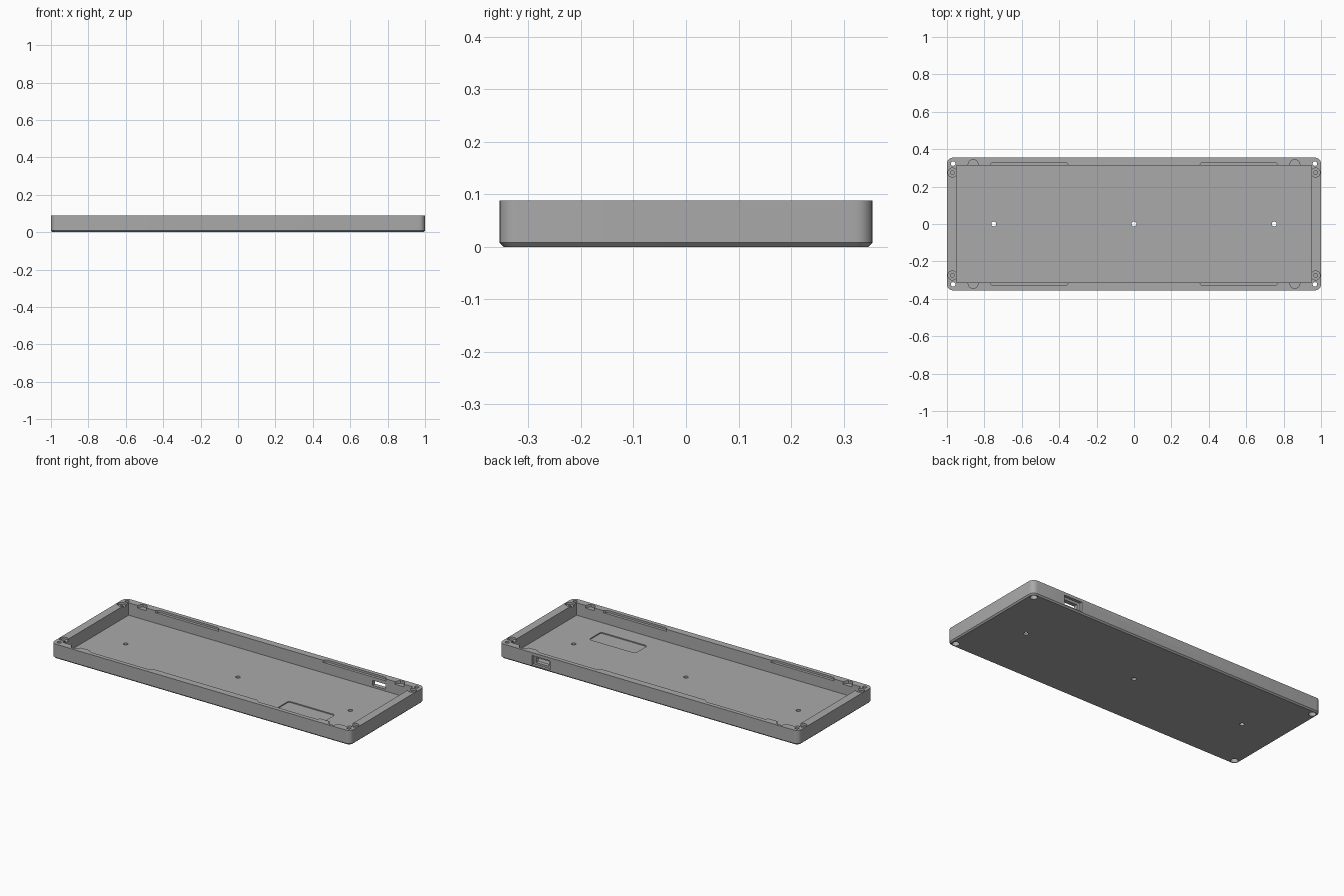
import bpy, bmesh, math

cube = bpy.data.objects.get("Cube")
if cube:
    bpy.data.objects.remove(cube, do_unlink=True)

grey = bpy.data.materials.new("case grey")
grey.use_nodes = True
grey.diffuse_color = (0.4, 0.4, 0.4, 1)
grey.node_tree.nodes["Principled BSDF"].inputs["Base Color"].default_value = (0.4, 0.4, 0.4, 1)

HX, HY, TOP = 1.0, 0.355, 0.088
FLOOR = 0.013
INX, INY = 0.95, 0.313


def rounded_rect(x0, x1, y0, y1, r, steps=6):
    """Corner points of a rounded rectangle, counter-clockwise."""
    pts = []
    corners = [(x1 - r, y1 - r), (x0 + r, y1 - r), (x0 + r, y0 + r), (x1 - r, y0 + r)]
    for i, (cx, cy) in enumerate(corners):
        for k in range(steps + 1):
            a = (i + k / steps) * math.pi / 2
            pts.append((cx + r * math.cos(a), cy + r * math.sin(a)))
    return pts


def circle(x, y, r, n=24):
    return [(x + r * math.cos(math.tau * k / n), y + r * math.sin(math.tau * k / n)) for k in range(n)]


def loft(name, rings):
    """Closed solid through (outline, height) rings of equal point count."""
    bm = bmesh.new()
    loops = [[bm.verts.new((x, y, z)) for x, y in pts] for pts, z in rings]
    bm.faces.new(loops[0])
    bm.faces.new(loops[-1])
    n = len(loops[0])
    for a, b in zip(loops, loops[1:]):
        for i in range(n):
            j = (i + 1) % n
            bm.faces.new((a[i], a[j], b[j], b[i]))
    bmesh.ops.recalc_face_normals(bm, faces=bm.faces)
    mesh = bpy.data.meshes.new(name)
    bm.to_mesh(mesh)
    bm.free()
    mesh.materials.append(grey)
    obj = bpy.data.objects.new(name, mesh)
    bpy.context.scene.collection.objects.link(obj)
    return obj


def cut(pts, z0, z1):
    """Subtract a vertical prism from the case."""
    cutter = loft("cutter", [(pts, z0), (pts, z1)])
    cutter.hide_render = True
    mod = case.modifiers.new("cut", 'BOOLEAN')
    mod.operation, mod.solver, mod.object = 'DIFFERENCE', 'EXACT', cutter
    graph = bpy.context.evaluated_depsgraph_get()
    result = bpy.data.meshes.new_from_object(case.evaluated_get(graph))
    case.modifiers.clear()
    case.data = result
    bpy.data.objects.remove(cutter, do_unlink=True)


def box(x0, x1, y0, y1):
    return [(x0, y0), (x1, y0), (x1, y1), (x0, y1)]


# Outer shell with a chamfered lower edge
c = 0.008
outer = rounded_rect(-HX, HX, -HY, HY, 0.032)
inset = rounded_rect(-HX + c, HX - c, -HY + c, HY - c, 0.032 - c)
case = loft("case_tray", [(inset, 0), (outer, c), (outer, TOP)])

# Main cavity and shallow floor pocket
cut(box(-INX, INX, -INY, INY), FLOOR, 0.2)
cut(rounded_rect(0.405, 0.715, -0.21, -0.095, 0.015), FLOOR - 0.006, 0.05)

for sx in (-1, 1):
    for sy in (-1, 1):
        # Long clip recess and small tab notch in the rim
        slot = [(0.35, 0.29), (0.35, INY), (0.358, 0.325), (0.37, 0.33),
                (0.75, 0.33), (0.762, 0.325), (0.77, INY), (0.77, 0.29)]
        notch = [(0.83, 0.29), (0.83, INY), (0.84, 0.335), (0.848, 0.341),
                 (0.872, 0.341), (0.88, 0.335), (0.89, INY), (0.89, 0.29)]
        for pts, depth in ((slot, 0.012), (notch, 0.016)):
            cut([(sx * x, sy * y) for x, y in pts], TOP - depth, 0.2)
        # Screw boss seat open to the cavity, with its blind hole
        bx, by = sx * 0.971, sy * 0.275
        cut(circle(bx, by, 0.024), TOP - 0.012, 0.2)
        cut(circle(bx, by, 0.01), 0.03, 0.2)
        # Corner bolt hole with a deep bore from below
        cut(circle(sx * 0.967, sy * 0.323, 0.012), -0.1, 0.2)
        cut(circle(sx * 0.967, sy * 0.323, 0.02), -0.1, 0.05)

# Three holes through the floor
for x in (-0.75, 0, 0.75):
    cut(circle(x, 0, 0.013), -0.1, 0.05)

# Rear connector port: outer recess, then the opening through the wall
cut(box(0.66, 0.78, 0.338, 0.4), 0.013, 0.07)
cut(box(0.68, 0.765, 0.3, 0.4), 0.025, 0.055)

# Smooth rounded corners, sharp edges elsewhere
bpy.context.view_layer.objects.active = case
case.select_set(True)
bpy.ops.object.shade_smooth_by_angle(angle=math.radians(30))
